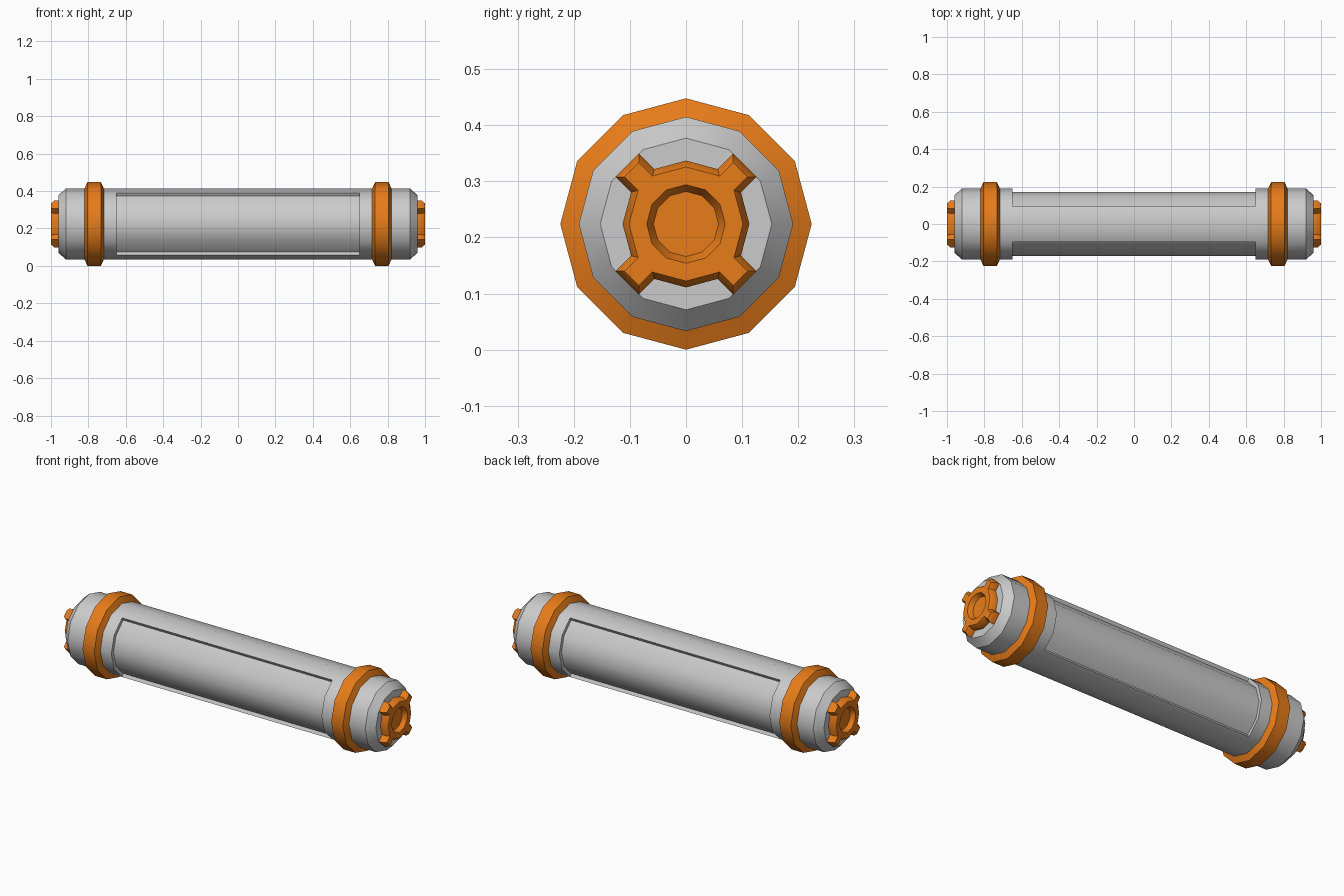
import bpy, bmesh
from math import cos, sin, pi, radians, sqrt
from mathutils import Vector

if "Cube" in bpy.data.objects:
    bpy.data.objects.remove(bpy.data.objects["Cube"])

N, ZC = 12, 0.224          # sides, axis height
orange = bpy.data.materials.new("orange")
orange.diffuse_color = (0.8, 0.2, 0.01, 1)
orange.use_nodes = True
orange.node_tree.nodes["Principled BSDF"].inputs["Base Color"].default_value = orange.diffuse_color


def loop(bm, x, pts):
    return [bm.verts.new((x, p[0], p[1])) for p in pts]


def circle(r):
    return [Vector((r * cos(2 * pi * k / N), r * sin(2 * pi * k / N))) for k in range(N)]


def skin(bm, a, b):
    n = len(a)
    for i in range(n):
        j = (i + 1) % n
        bm.faces.new((a[i], a[j], b[j], b[i]))


def revolve(bm, profile, closed=False):
    loops = [loop(bm, x, circle(r)) for x, r in profile]
    for a, b in zip(loops, loops[1:]):
        skin(bm, a, b)
    if closed:
        skin(bm, loops[-1], loops[0])
    return loops


def finish(bm, name, mat=None, mirror=False):
    bmesh.ops.recalc_face_normals(bm, faces=bm.faces)
    me = bpy.data.meshes.new(name)
    bm.to_mesh(me)
    bm.free()
    ob = bpy.data.objects.new(name, me)
    bpy.context.collection.objects.link(ob)
    ob.location.z = ZC
    if mat:
        me.materials.append(mat)
    if mirror:
        ob.modifiers.new("both_ends", 'MIRROR').use_axis[0] = True
    bpy.ops.object.select_all(action='DESELECT')
    ob.select_set(True)
    bpy.context.view_layer.objects.active = ob
    bpy.ops.object.shade_smooth_by_angle(angle=radians(35))
    return ob


# Main tube with chamfered ends
bm = bmesh.new()
R, RP = 0.191, 0.172
loops = revolve(bm, [(-0.96, 0.153), (-0.92, R), (-0.65, R), (0.65, R), (0.92, R), (0.96, 0.153)])
bm.faces.new(loops[0])
bm.faces.new(loops[-1])
# Sunken panels front and back, four facets each
panel = [f for f in bm.faces if len(f.verts) == 4
         and abs(f.calc_center_median().x) < 0.1 and abs(f.calc_center_median().y) > 0.07]
res = bmesh.ops.extrude_face_region(bm, geom=panel)
for v in res["geom"]:
    if isinstance(v, bmesh.types.BMVert):
        v.co.y *= RP / R
        v.co.z *= RP / R
left = [f for f in panel if f.is_valid]
if left:
    bmesh.ops.delete(bm, geom=left, context='FACES')
finish(bm, "tube_body")

# Chamfered collars
bm = bmesh.new()
revolve(bm, [(0.715, 0.185), (0.733, 0.224), (0.805, 0.224), (0.823, 0.185)], closed=True)
finish(bm, "collars", orange, mirror=True)

# End plugs: twelve-sided disc with four diagonal lugs and a tapered socket
ring = circle(0.113)
outline, owner = [], []
for k in range(N):
    outline.append(ring[k])
    owner.append(k)
    if k % 3 == 1:
        m = (k + 1) % N
        push = (ring[k] + ring[m]).normalized() * 0.039
        outline += [ring[k] + push, ring[m] + push]
        owner += [k, m]


def inset(pts, d):
    out = []
    for i, p in enumerate(pts):
        e1 = (p - pts[i - 1]).normalized()
        e2 = (pts[(i + 1) % len(pts)] - p).normalized()
        n1, n2 = Vector((e1.y, -e1.x)), Vector((e2.y, -e2.x))
        out.append(p - (n1 + n2) * d / (1 + n1.dot(n2)))
    return out


bm = bmesh.new()
base = loop(bm, 0.95, outline)
rim = loop(bm, 0.982, outline)
top = loop(bm, 1.0, inset(outline, 0.011))
hole = loop(bm, 1.0, circle(0.07))
floor = loop(bm, 0.975, circle(0.058))
skin(bm, base, rim)
skin(bm, rim, top)
skin(bm, hole, floor)
bm.faces.new(floor)
bm.faces.new(base)
for i in range(len(top)):
    j = (i + 1) % len(top)
    a, b = hole[owner[i]], hole[owner[j]]
    bm.faces.new((top[i], top[j], a) if a is b else (top[i], top[j], b, a))
finish(bm, "end_plugs", orange, mirror=True)
